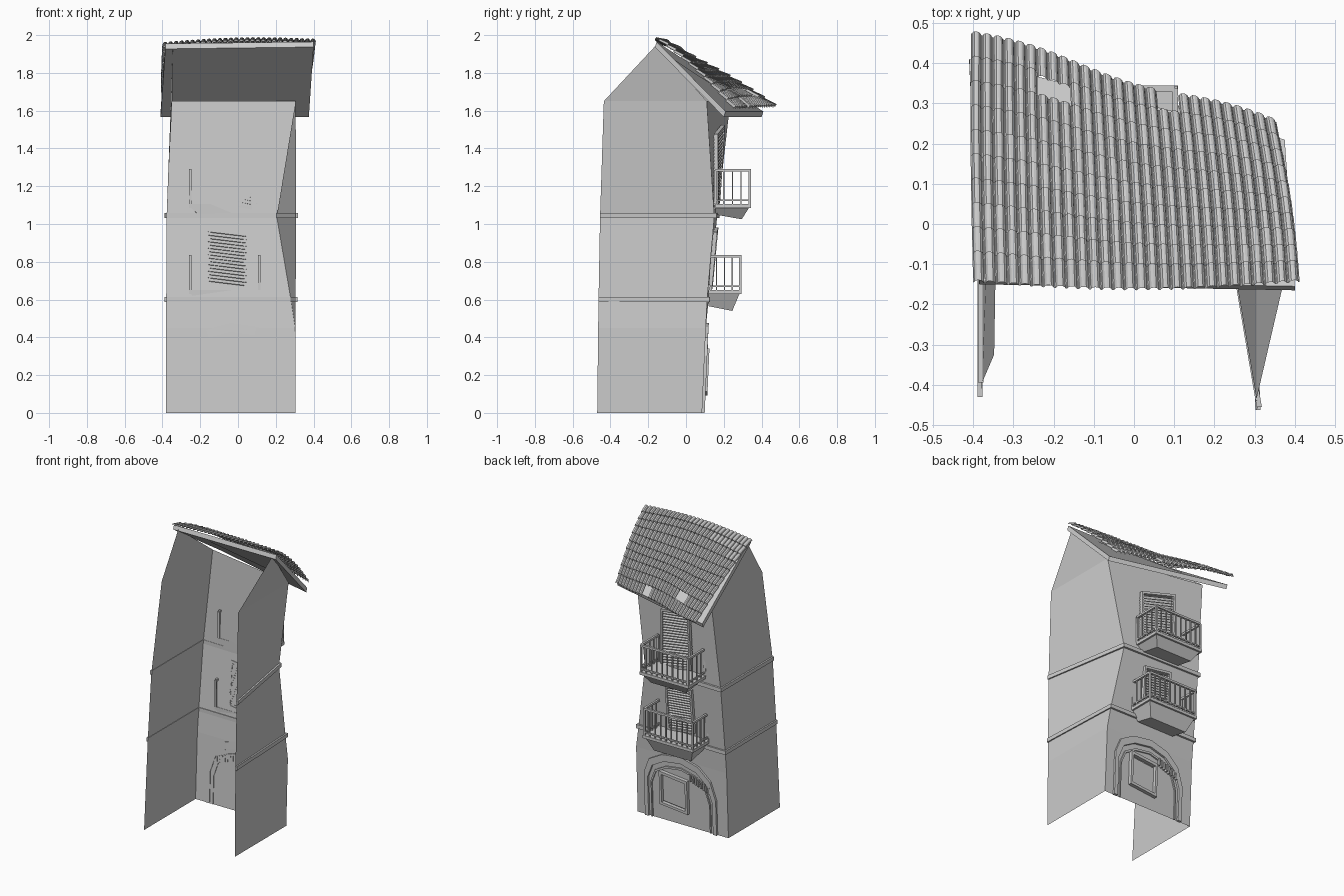
import bpy, bmesh, math
from mathutils import Vector as V

if "Cube" in bpy.data.objects:
    bpy.data.objects.remove(bpy.data.objects["Cube"])


def lerp(a, b, t):
    return a + (b - a) * t


def make(name, build):
    bm = bmesh.new()
    build(bm)
    bmesh.ops.recalc_face_normals(bm, faces=bm.faces)
    me = bpy.data.meshes.new(name)
    bm.to_mesh(me)
    bm.free()
    ob = bpy.data.objects.new(name, me)
    bpy.context.collection.objects.link(ob)
    return ob


def hexa(bm, pts):
    """Solid from a bottom loop of 4 points and a top loop of 4 points."""
    v = [bm.verts.new(p) for p in pts]
    for f in ((3, 2, 1, 0), (4, 5, 6, 7), (0, 1, 5, 4), (1, 2, 6, 5), (2, 3, 7, 6), (3, 0, 4, 7)):
        bm.faces.new([v[i] for i in f])


def bar(bm, a, b, w):
    """Square bar between two points."""
    a, b = V(a), V(b)
    d = (b - a).normalized()
    s = d.cross(V((0, 0, 1)) if abs(d.z) < .9 else V((0, 1, 0))).normalized() * w / 2
    t = d.cross(s)
    hexa(bm, [p + k for p in (a, b) for k in (s + t, s - t, -s - t, -s + t)])


# leaning corners of the house, per height
LEVELS = [0, .45, .6, 1.04, 1.65]
CORNERS = {
    "LB": [(-.38, -.47), (-.38, -.44), (-.38, -.43), (-.378, -.395), (-.348, -.325)],
    "LF": [(-.38, .085), (-.38, .105), (-.38, .12), (-.378, .165), (-.355, .235)],
    "RF": [(.305, .085), (.303, .105), (.28, .112), (.205, .15), (.305, .11)],
    "RB": [(.305, -.47), (.305, -.465), (.305, -.463), (.308, -.455), (.305, -.435)],
}


def corner(k, z):
    i = 0
    while i < 3 and z > LEVELS[i + 1]:
        i += 1
    t = (z - LEVELS[i]) / (LEVELS[i + 1] - LEVELS[i])
    a, b = CORNERS[k][i], CORNERS[k][i + 1]
    return V((lerp(a[0], b[0], t), lerp(a[1], b[1], t), z))


def on_front(x, z, d):
    """Point on the leaning facade, pushed out by d."""
    l, r = corner("LF", z), corner("RF", z)
    return V((x, lerp(l.y, r.y, (x - l.x) / (r.x - l.x)) + d, z))


# walls, open at the back
def walls(bm):
    rows = [[bm.verts.new(corner(k, z)) for k in ("LB", "LF", "RF", "RB")] for z in LEVELS]
    for a, b in zip(rows, rows[1:]):
        for i in range(3):
            bm.faces.new((a[i], a[i + 1], b[i + 1], b[i]))
    t = rows[-1]
    bm.faces.new((t[0], t[1], bm.verts.new((-.345, -.15, 1.94))))
    bm.faces.new((t[2], t[3], bm.verts.new((.37, -.155, 1.95))))


make("walls", walls)


# floor ledges wrapping three walls
def ledges(bm):
    out = {"LB": (-.01, 0), "LF": (-.01, .012), "RF": (.01, .012), "RB": (.01, 0)}
    for z in (.6, 1.045):
        ks = ["LB", "LF", "RF", "RB"]
        for a, b in zip(ks, ks[1:]):
            lo = []
            for k in (a, b):
                p = corner(k, z)
                o = V((*out[k], 0))
                lo.append((p - o * .3, p + o))
            ring = [lo[0][0], lo[0][1], lo[1][1], lo[1][0]]
            hexa(bm, [p + V((0, 0, h)) for h in (-.013, .013) for p in ring])


make("floor_ledges", ledges)


# block on the facade, with optional slanted top and bottom
def fblock(bm, x0, x1, z0, z1, d0, d1, skew=0, xc=0):
    def p(x, z, d):
        return on_front(x, z + skew * (x - xc), d)
    hexa(bm, [p(x, z, d) for z in (z0, z1) for x, d in ((x0, d0), (x1, d0), (x1, d1), (x0, d1))])


# louvred shutters
def shutter(name, x0, x1, z0, z1, skew, n):
    def build(bm):
        xc = (x0 + x1) / 2
        for a, b in ((x0, x0 + .014), (x1 - .014, x1)):
            fblock(bm, a, b, z0, z1, -.004, .018, skew, xc)
        for a, b in ((z0, z0 + .016), (z1 - .016, z1)):
            fblock(bm, x0, x1, a, b, -.004, .018, skew, xc)
        h = (z1 - z0 - .032) / n
        for i in range(n):
            z = z0 + .016 + h * i
            def p(x, zz, d):
                return on_front(x, zz + skew * (x - xc), d)
            hexa(bm, [p(x, z + dz + up, d) for up in (0, h * .3) for x, d, dz in (
                (x0, -.006, h * .6), (x1, -.006, h * .6), (x1, .014, 0), (x0, .014, 0))])
    make(name, build)


shutter("lower_shutter", -.16, .045, .66, .97, -.12, 16)
shutter("upper_shutter", -.165, .075, 1.1, 1.5, -.2, 20)


# balconies with tapered underside and railing
def balcony(name, x0, x1, z, y0, y1, drop, tilt):
    def build(bm):
        def ring(inset, h, back=0):
            return [V((x0 + inset, y0, h)), V((x1 - inset, y0, h)),
                    V((x1 - inset, y1 - inset, h - back)), V((x0 + inset, y1 - inset, h - back))]
        hexa(bm, ring(0, z - .02) + ring(0, z))
        hexa(bm, ring(.05, z - drop, tilt) + ring(.012, z - .02))
        top = z + .18
        a, b, c, d = [V((x, y, 0)) for x, y in ((x0 + .008, y0), (x0 + .008, y1 - .008),
                                                (x1 - .008, y1 - .008), (x1 - .008, y0))]
        for p, q, n in ((a, b, 4), (b, c, 9), (c, d, 4)):
            for h, w in ((z + .02, .009), (top, .014)):
                bar(bm, p + V((0, 0, h)), q + V((0, 0, h)), w)
            for i in range(n + 1):
                m = p.lerp(q, i / n)
                bar(bm, m + V((0, 0, z)), m + V((0, 0, top)), .013 if i in (0, n) else .007)
    make(name, build)


balcony("lower_balcony", -.26, .12, .65, .12, .295, .085, .025)
balcony("upper_balcony", -.26, .11, 1.105, .155, .345, .055, .025)

# arched door surround: outer band and thin inner ridge
ARCH = [(.24, 0), (.24, .3), (.2, .4), (.1, .455), (-.04, .475), (-.17, .44), (-.26, .36), (-.3, .24), (-.3, 0)]


def arch(s0, s1, depth):
    def build(bm):
        def p(q, s, d):
            return on_front(-.03 + (q[0] + .03) * s, q[1] * s, d)
        for a, b in zip(ARCH, ARCH[1:]):
            hexa(bm, [p(q, s, d) for q in (a, b) for s, d in ((s0, -.004), (s1, -.004), (s1, depth), (s0, depth))])
    return build


make("arch_surround", arch(.9, 1, .014))
make("arch_inner_ridge", arch(.8, .83, .009))


# ground floor window frame with slanted head and side grille
def shop_window(bm):
    for a in ((-.09, .12, .1, .118), (-.09, .12, .31, .33)):
        fblock(bm, *a, -.004, .024, .1, 0)
    for a in ((-.09, -.074, .1, .33), (.104, .12, .1, .33)):
        fblock(bm, *a, -.004, .024, .1, 0)
    fblock(bm, -.07, .1, .125, .3, -.003, .008, .1, 0)
    for i in range(8):
        x = -.105 - .02 * i
        fblock(bm, x - .011, x, .325 - .007 * i, .375 - .008 * i, -.003, .016)


make("ground_window", shop_window)


# sloping roof deck
def deck(bm):
    top = [V((-.385, -.14, 1.955)), V((.40, -.155, 1.965)), V((.375, .21, 1.595)), V((-.41, .41, 1.595))]
    hexa(bm, [p - V((0, .01, .028)) for p in top] + top)


make("roof_deck", deck)


# sagging roof surface: u runs left to right, v from ridge to eave
def roof(u, v):
    x = lerp(lerp(-.4, .412, u), lerp(-.405, .355, u), v) + .012 * math.sin(math.pi * v) * (u - .3)
    y = lerp(-.145 - .02 * math.sin(math.pi * u), lerp(.462, .24, u) + .01 * math.sin(9 * u), v)
    z = lerp(1.952 + .018 * u + .016 * math.sin(math.pi * u), 1.62 - .01 * u, v)
    z += .022 * math.sin(math.pi * v) + .014 * math.sin(3 * math.pi * v) * math.sin(math.pi * u)
    return V((x, y, z))


# overlapping barrel tiles, a few missing near the eave
def tiles(bm):
    cols, rows = 28, 10
    prof = [(-.5, 0), (-.4, .1), (-.34, .55), (-.2, .9), (0, 1), (.2, .9), (.34, .55), (.4, .1), (.5, 0)]
    up = V((0, .5, .86))
    for j in range(rows):
        for i in range(cols):
            if (j == 8 and 6 <= i <= 8) or (j == 9 and 17 <= i <= 18):
                continue
            ends = []
            for v, lift, k in ((j / rows, 0, .9), ((j + 1.12) / rows, .009, 1.1),
                               ((j + 1.12) / rows, .003, 1.0)):
                ends.append([bm.verts.new(roof((i + .5 + px * (.92 + .1 * k)) / cols, min(v, 1.02))
                                          + up * (lift + .014 * h * k)) for px, h in prof])
            for a, b in zip(ends, ends[1:]):
                for n in range(len(prof) - 1):
                    bm.faces.new((a[n], b[n], b[n + 1], a[n + 1]))


make("roof_tiles", tiles)
